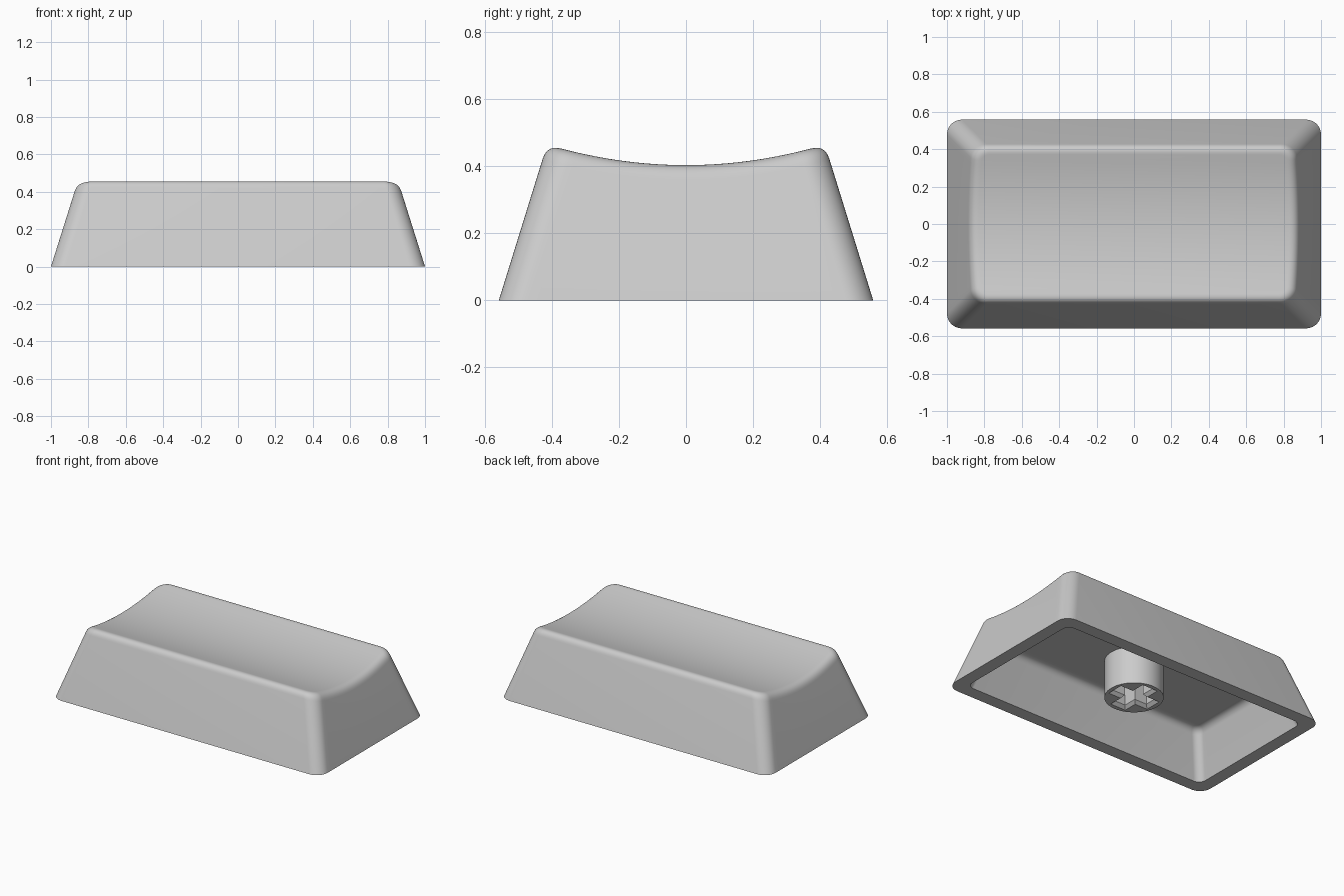
import bpy, bmesh, math
from mathutils import Vector

if "Cube" in bpy.data.objects:
    bpy.data.objects.remove(bpy.data.objects["Cube"])

HX, HY = 1.0, 0.558          # half size of the base
SLOPE_X, SLOPE_Y = 0.315, 0.31
WALL, CEILING = 0.086, 0.30

plastic = bpy.data.materials.new("grey_plastic")
plastic.diffuse_color = (0.6, 0.6, 0.6, 1)
plastic.use_nodes = True
plastic.node_tree.nodes["Principled BSDF"].inputs["Base Color"].default_value = plastic.diffuse_color


def outline(hx, hy, r, arc=10, side=28):
    """Rounded rectangle, right half then its mirror, counter-clockwise."""
    half = []
    for k in range(arc + 1):
        a = -math.pi / 2 + math.pi / 2 * k / arc
        half.append((hx - r + r * math.cos(a), -hy + r + r * math.sin(a)))
    for k in range(1, side):
        half.append((hx, (-hy + r) * (1 - 2 * k / side)))
    half += [(x, -y) for x, y in half[arc::-1]]
    return half + [(-x, y) for x, y in reversed(half)]


def dish(y):
    return 0.403 + y * y / 2.8


def flat(y):
    return CEILING


def shell_rings(hx, hy, r, roof, fillet, steps=8):
    """Rings up a tapered wall, round the top edge and onto the roof."""
    count = len(outline(hx, hy, r))

    def wall(i, z):
        x, y = outline(hx - SLOPE_X * z, hy - SLOPE_Y * z, r)[i]
        return Vector((x, y, z))

    base = [wall(i, 0) for i in range(count)]
    columns = []
    for i in range(count):
        z = 0.4
        for _ in range(6):                       # wall meets roof
            z = roof(wall(i, z).y)
        corner = wall(i, z)
        low = wall(i, z - fillet)
        x, y = outline(hx - SLOPE_X * z - fillet, hy - SLOPE_Y * z - fillet,
                       max(r - fillet, 0.015))[i]
        high = Vector((x, y, roof(y)))
        columns.append([low * (1 - t) ** 2 + corner * 2 * t * (1 - t) + high * t * t
                        for t in (k / steps for k in range(steps + 1))])
    return [base] + [list(ring) for ring in zip(*columns)]


def add_shell(bm, rings, flip):
    """Skin the rings and close the roof with strips running along x."""
    loops = [[bm.verts.new(p) for p in ring] for ring in rings]
    n = len(loops[0])

    def face(vs):
        bm.faces.new(vs[::-1] if flip else vs)

    for a, b in zip(loops, loops[1:]):
        for i in range(n):
            j = (i + 1) % n
            face([a[i], a[j], b[j], b[i]])
    top = loops[-1]
    for i in range(n // 2 - 1):
        face([top[i], top[i + 1], top[n - 2 - i], top[n - 1 - i]])
    return loops[0]


def make_object(name, bm):
    mesh = bpy.data.meshes.new(name)
    bm.to_mesh(mesh)
    bm.free()
    obj = bpy.data.objects.new(name, mesh)
    bpy.context.collection.objects.link(obj)
    mesh.materials.append(plastic)
    return obj


def smooth(obj, degrees=30):
    bpy.ops.object.select_all(action='DESELECT')
    obj.select_set(True)
    bpy.context.view_layer.objects.active = obj
    bpy.ops.object.shade_smooth_by_angle(angle=math.radians(degrees))


def loft(sections):
    """Closed solid through (points, z) sections."""
    bm = bmesh.new()
    loops = [[bm.verts.new((x, y, z)) for x, y in pts] for pts, z in sections]
    n = len(loops[0])
    for a, b in zip(loops, loops[1:]):
        for i in range(n):
            j = (i + 1) % n
            bm.faces.new([a[i], a[j], b[j], b[i]])
    bm.faces.new(loops[0][::-1])
    bm.faces.new(loops[-1])
    bmesh.ops.recalc_face_normals(bm, faces=bm.faces)
    return bm


def cross(length, width):
    pts = []
    for k in range(4):
        c, s = round(math.cos(k * math.pi / 2)), round(math.sin(k * math.pi / 2))
        pts += [(x * c - y * s, x * s + y * c)
                for x, y in ((length, -width), (length, width), (width, width))]
    return pts


# Hollow cap: dished outer shell, inner cavity and the rim between them
bm = bmesh.new()
outer = add_shell(bm, shell_rings(HX, HY, 0.08, dish, 0.043), False)
inner = add_shell(bm, shell_rings(HX - WALL, HY - WALL, 0.05, flat, 0.04), True)
for i in range(len(outer)):
    j = (i + 1) % len(outer)
    bm.faces.new([outer[j], outer[i], inner[i], inner[j]])
smooth(make_object("cap_shell", bm))

# Round mounting stem with a cross-shaped socket, flared at its mouth
R, BOTTOM = 0.178, 0.05
circle = [(R * math.cos(math.tau * k / 64), R * math.sin(math.tau * k / 64))
          for k in range(64)]
stem = make_object("mounting_stem", loft([(circle, BOTTOM), (circle, CEILING + 0.01)]))
cutter = make_object("socket_cutter", loft([
    (cross(0.152, 0.059), BOTTOM - 0.002), (cross(0.13, 0.039), BOTTOM + 0.02),
    (cross(0.13, 0.039), CEILING - 0.005)]))
cutter.hide_render = True
cut = stem.modifiers.new("socket", 'BOOLEAN')
cut.operation, cut.object, cut.solver = 'DIFFERENCE', cutter, 'EXACT'
bpy.context.view_layer.objects.active = stem
stem.select_set(True)
bpy.ops.object.modifier_apply(modifier=cut.name)
bpy.data.objects.remove(cutter)
smooth(stem)
